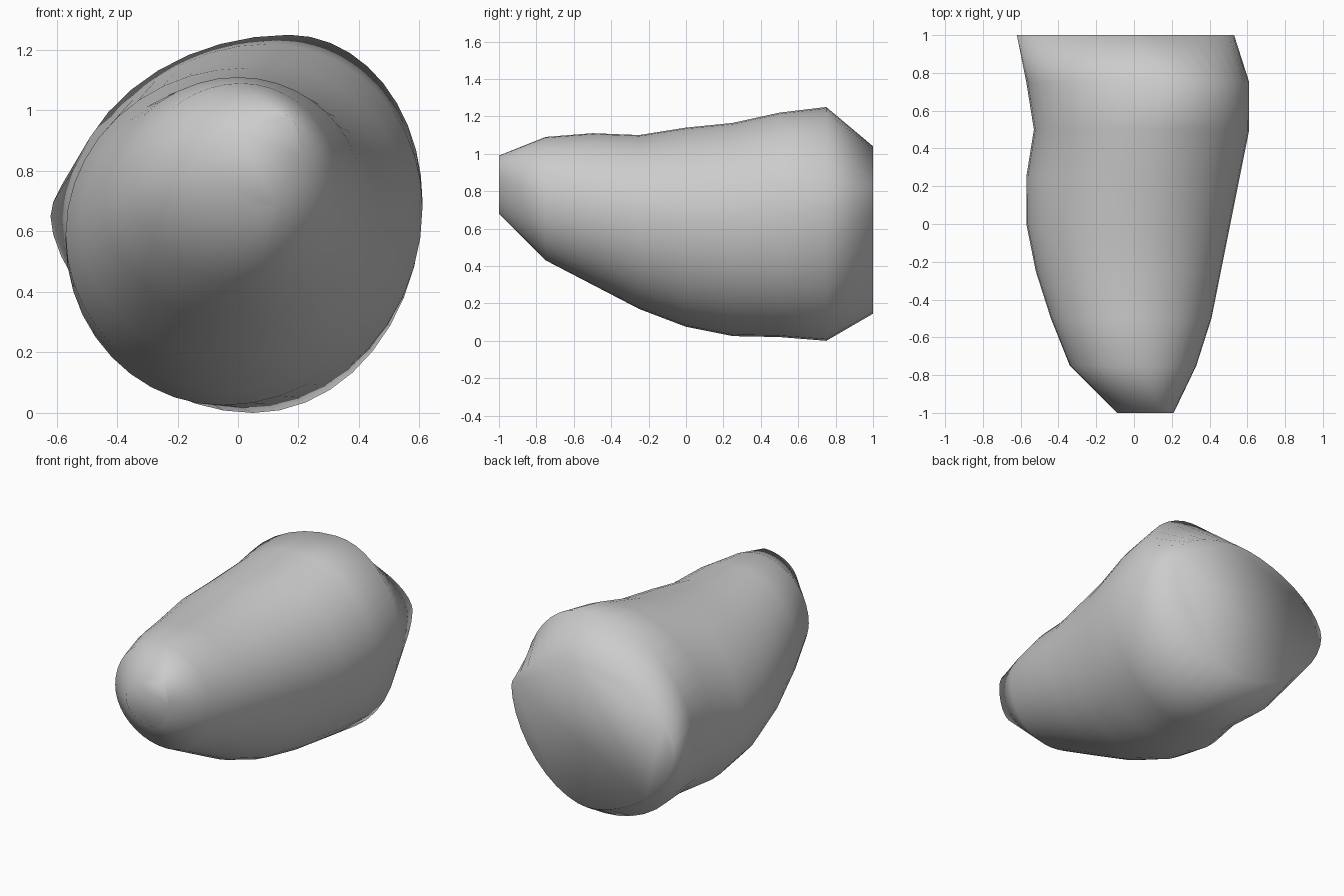
import bpy, bmesh
from math import sin, cos, pi

if "Cube" in bpy.data.objects:
    bpy.data.objects.remove(bpy.data.objects["Cube"])

# Cross-sections along y: left, top, right and bottom extreme points (x, z), and a corner exponent
SECTIONS = [
    (-1.00, (-0.09, 0.82), (0.14, 0.99), (0.21, 0.88), (0.12, 0.68), 1.0),
    (-0.75, (-0.34, 0.74), (0.01, 1.09), (0.33, 0.76), (0.02, 0.43), 1.0),
    (-0.50, (-0.44, 0.68), (0.00, 1.11), (0.41, 0.72), (0.00, 0.30), 1.0),
    (-0.25, (-0.52, 0.63), (0.00, 1.10), (0.46, 0.68), (-0.02, 0.17), 1.0),
    (0.00, (-0.57, 0.59), (0.02, 1.14), (0.51, 0.66), (-0.04, 0.075), 1.0),
    (0.25, (-0.57, 0.57), (0.05, 1.165), (0.56, 0.66), (-0.05, 0.025), 1.0),
    (0.50, (-0.53, 0.60), (0.10, 1.22), (0.61, 0.68), (0.00, 0.02), 1.0),
    (0.75, (-0.57, 0.63), (0.17, 1.25), (0.61, 0.70), (0.05, 0.0), 1.0),
    (1.00, (-0.62, 0.65), (0.02, 1.04), (0.53, 0.78), (0.00, 0.145), 1.15),
]
QUARTER = 10


def section_points(y, left, top, right, bottom, p):
    """Four elliptical quarters joining the extreme points."""
    pts = []
    # each quarter runs from a to b
    for a, b, side_first in ((right, top, True), (top, left, False),
                             (left, bottom, True), (bottom, right, False)):
        for i in range(QUARTER):
            t = pi / 2 * i / QUARTER
            c, s = max(cos(t), 0) ** p, max(sin(t), 0) ** p
            if side_first:
                x = b[0] + (a[0] - b[0]) * c
                z = a[1] + (b[1] - a[1]) * s
            else:
                x = a[0] + (b[0] - a[0]) * s
                z = b[1] + (a[1] - b[1]) * c
            pts.append((x, y, z))
    return pts


# Lofted body with flat ends
bm = bmesh.new()
rings = [[bm.verts.new(p) for p in section_points(*s)] for s in SECTIONS]
n = QUARTER * 4
for r0, r1 in zip(rings, rings[1:]):
    for i in range(n):
        j = (i + 1) % n
        bm.faces.new((r0[i], r0[j], r1[j], r1[i]))

# Front and back caps
bm.faces.new(rings[0])
bm.faces.new(rings[-1])
bmesh.ops.recalc_face_normals(bm, faces=bm.faces[:])
for f in bm.faces:
    f.smooth = True

mesh = bpy.data.meshes.new("rounded_body")
bm.to_mesh(mesh)
bm.free()
body = bpy.data.objects.new("rounded_body", mesh)
bpy.context.collection.objects.link(body)
